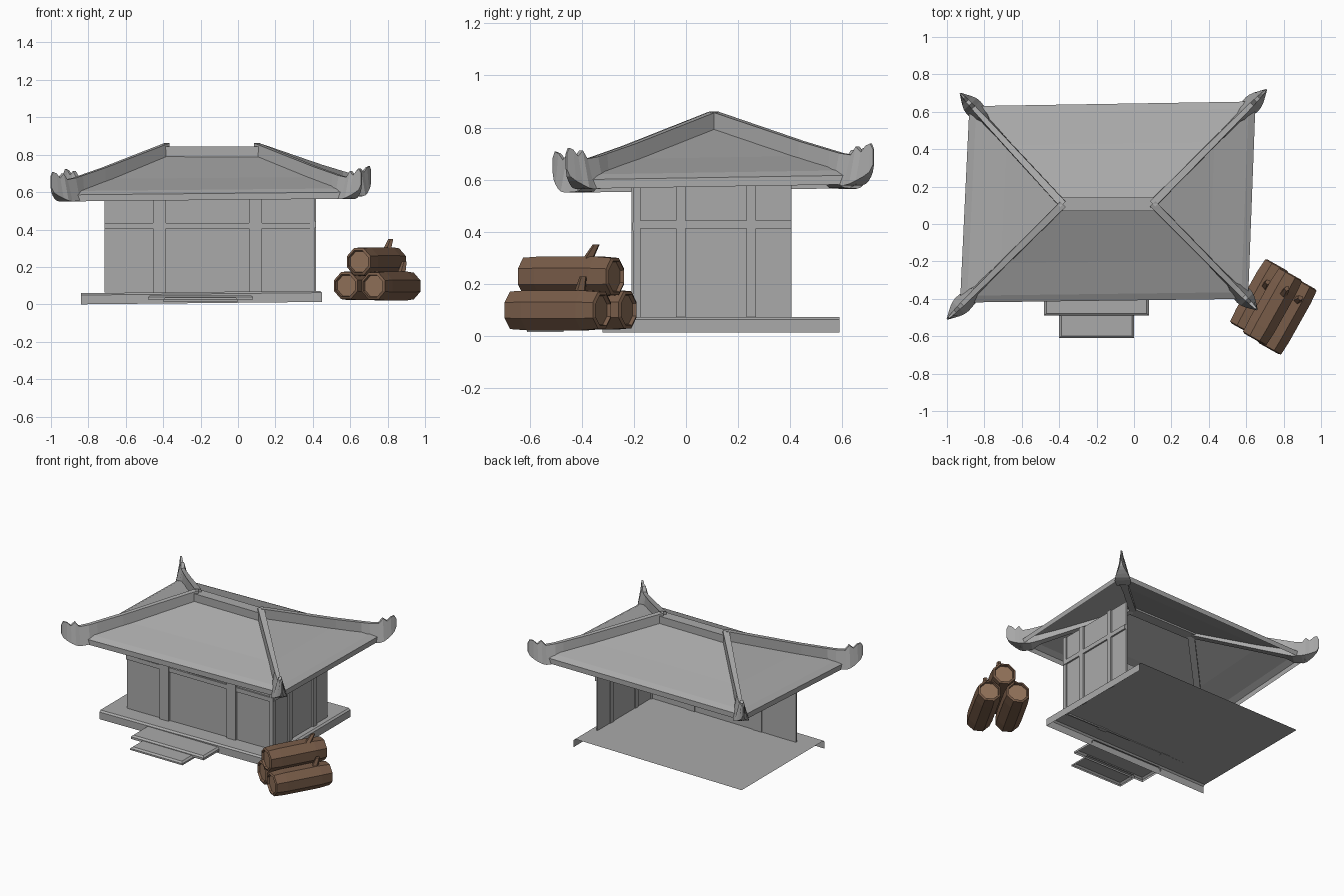
import bpy, bmesh, math
from mathutils import Vector, Matrix

cube = bpy.data.objects.get("Cube")
if cube:
    bpy.data.objects.remove(cube)


def material(name, rgb):
    m = bpy.data.materials.new(name)
    m.use_nodes = True
    col = (*rgb, 1)
    m.diffuse_color = col
    m.node_tree.nodes["Principled BSDF"].inputs["Base Color"].default_value = col
    return m


STONE = material("stone grey", (0.4, 0.4, 0.4))
BARK = material("bark brown", (0.19, 0.108, 0.066))
CUT = material("cut wood", (0.28, 0.165, 0.1))


def add(name, bm, *mats, fix=True):
    bmesh.ops.remove_doubles(bm, verts=bm.verts, dist=1e-5)
    if fix:
        bmesh.ops.recalc_face_normals(bm, faces=bm.faces)
    me = bpy.data.meshes.new(name)
    bm.to_mesh(me)
    bm.free()
    for m in mats:
        me.materials.append(m)
    ob = bpy.data.objects.new(name, me)
    bpy.context.collection.objects.link(ob)
    return ob


def box(name, x0, x1, y0, y1, z0, z1, mat=STONE):
    bm = bmesh.new()
    size = Matrix.Diagonal((x1 - x0, y1 - y0, z1 - z0, 1))
    place = Matrix.Translation(((x0 + x1) / 2, (y0 + y1) / 2, (z0 + z1) / 2))
    bmesh.ops.create_cube(bm, size=1, matrix=place @ size)
    return add(name, bm, mat)


def loft(bm, rings, closed=True):
    """Bridge rings of points with quads and return the vertex rings."""
    vr = [[bm.verts.new(p) for p in r] for r in rings]
    n = len(vr[0])
    for a, b in zip(vr, vr[1:]):
        for i in range(n if closed else n - 1):
            j = (i + 1) % n
            bm.faces.new((a[i], a[j], b[j], b[i]))
    return vr


def folded_plate(name, outer, inner, extra, top, bottom, tilt=0.0):
    """Open-bottomed slab: top face, bevel and skirt along an open path."""
    bm = bmesh.new()
    at = lambda path, z: [(x, y, z + tilt * x) for x, y in path]
    rings = loft(bm, [at(outer, bottom), at(outer, top - 0.01), at(inner, top)], closed=False)
    bm.faces.new(rings[-1] + [bm.verts.new(p) for p in at(extra, top)])
    add(name, bm, STONE, fix=False)


# Platform: skirted on the front and right, open elsewhere
x0, x1, y0, y1, b = -0.84, 0.45, -0.32, 0.59, 0.012
folded_plate("platform", [(x0, y0), (x1, y0), (x1, y1)],
             [(x0, y0 + b), (x1 - b, y0 + b), (x1 - b, y1)], [(x0, y1)], 0.068, 0.0085, 0.01)

# Two entrance steps
for name, l, r, f, k, top, bottom in (("upper_step", -0.48, 0.08, -0.49, -0.31, 0.05, 0.025),
                                      ("lower_step", -0.40, 0.0, -0.61, -0.47, 0.036, 0.015)):
    folded_plate(name, [(l, k), (l, f), (r, f), (r, k)],
                 [(l + b, k), (l + b, f + b), (r - b, f + b), (r - b, k)], [], top, bottom)

# Walls on the front and right, with posts and rails
LOW, HIGH = 0.062, 0.61
box("front_wall", -0.715, 0.41, -0.195, -0.185, LOW, HIGH)
box("right_wall", 0.395, 0.405, -0.195, 0.405, LOW, HIGH)
box("front_rail", -0.715, 0.412, -0.205, -0.19, 0.405, 0.435)
box("right_rail", 0.4, 0.416, -0.2, 0.405, 0.412, 0.442)
for i, x in enumerate((-0.42, 0.093)):
    box(f"front_post_{i + 1}", x - 0.034, x + 0.034, -0.21, -0.18, LOW, HIGH)
for i, y in enumerate((-0.02, 0.25)):
    box(f"right_post_{i + 1}", 0.39, 0.418, y - 0.018, y + 0.018, LOW, HIGH)
box("corner_post", 0.385, 0.412, -0.203, -0.175, LOW, HIGH)

# Hipped roof shell: ridge, slope, eave lip and skirt
ridge_l, ridge_r = Vector((-0.38, 0.105, 0.8)), Vector((0.1, 0.108, 0.8))
tops = [ridge_l, ridge_r, ridge_r, ridge_l]
eaves = [Vector(p) for p in ((-0.93, -0.42, 0.55), (0.61, -0.4, 0.565),
                             (0.65, 0.655, 0.582), (-0.88, 0.63, 0.567))]
tips = [Vector(p) for p in ((-1.0, -0.51, 0), (0.66, -0.46, 0), (0.71, 0.72, 0), (-0.93, 0.7, 0))]


def roof_ring(f, z):
    return [t.lerp(e, f).xy.to_3d() + Vector((0, 0, z + (e.z - 0.565) * f)) for t, e in zip(tops, eaves)]


bm = bmesh.new()
loft(bm, [roof_ring(1, 0.565), roof_ring(1, 0.6), roof_ring(0.93, 0.62),
          roof_ring(0.6, 0.68), roof_ring(0.02, 0.8)])
bmesh.ops.holes_fill(bm, edges=[e for e in bm.edges if e.is_boundary and e.verts[0].co.z > 0.75])
add("roof", bm, STONE)
box("ridge_beam", -0.39, 0.11, 0.07, 0.142, 0.78, 0.843)

# Hip beams ending in upturned horns: share of length, bottom, top, half widths
STATIONS = ((0.0, 0.78, 0.862, 0.022, 0.02), (0.55, 0.64, 0.738, 0.02, 0.016),
            (0.74, 0.59, 0.7, 0.025, 0.014), (0.8, 0.566, 0.688, 0.045, 0.013),
            (0.87, 0.563, 0.68, 0.05, 0.012), (0.9, 0.568, 0.712, 0.046, 0.01),
            (0.93, 0.58, 0.69, 0.036, 0.009), (0.96, 0.595, 0.715, 0.022, 0.007),
            (0.985, 0.612, 0.722, 0.01, 0.005), (1.0, 0.64, 0.7, 0.003, 0.003))
for name, start, tip, eave in zip(("front_left", "front_right", "back_right", "back_left"),
                                  tops, tips, eaves):
    side = (tip - start).xy.orthogonal().normalized().to_3d()
    rings = []
    for s, low, high, wl, wh in STATIONS:
        c = start.lerp(tip, s).xy.to_3d()
        up = (eave.z - 0.565) * s
        rings.append([c + side * w + Vector((0, 0, z + up))
                      for w, z in ((wl, low), (wh, high), (-wh, high), (-wl, low))])
    bm = bmesh.new()
    vr = loft(bm, rings)
    bm.faces.new(vr[0])
    bm.faces.new(vr[-1])
    add(f"hip_beam_{name}", bm, STONE)


# Stacked logs: eight-sided bark with recessed cut ends
ALONG = Vector((0.49, 0.872, 0))
ACROSS = Vector((0.872, -0.49, 0))
UP = Vector((0, 0, 1))


def tube(bm, base, axis_u, axis_v, stations, sides, turn=0.0):
    """Rings of given centre offset and radius."""
    rings = []
    for off, r in stations:
        rings.append([base + off + (axis_u * math.cos(a) + axis_v * math.sin(a)) * r
                      for a in (turn + math.tau * i / sides for i in range(sides))])
    vr = loft(bm, rings)
    return [bm.faces.new(vr[0]), bm.faces.new(vr[-1])]


for name, u, v, z, h in (("left", 0.775, -0.012, 0.1, 0.196), ("right", 0.955, -0.028, 0.098, 0.2),
                         ("top", 0.862, -0.022, 0.228, 0.2)):
    centre = ACROSS * u + ALONG * v + UP * z
    profile = [(-h + 0.015, 0.06), (-h, 0.064), (-h + 0.006, 0.078), (-h * 0.6, 0.083),
               (h * 0.6, 0.083), (h - 0.006, 0.077), (h, 0.064), (h - 0.015, 0.06)]
    bm = bmesh.new()
    caps = tube(bm, centre, ACROSS, UP, [(ALONG * d, r) for d, r in profile], 8, math.pi / 8)
    for f in caps:
        f.material_index = 1
    add(f"log_{name}", bm, BARK, CUT)

# Broken branch stubs
for name, base, tip in (("top", (0.79, -0.39, 0.27), (0.818, -0.345, 0.35)),
                        ("right", (0.87, -0.41, 0.15), (0.89, -0.395, 0.228)),
                        ("left", (0.7, -0.34, 0.15), (0.715, -0.31, 0.228))):
    base, tip = Vector(base), Vector(tip)
    bm = bmesh.new()
    tube(bm, base, ACROSS, ALONG, [(Vector(), 0.026), (tip - base, 0.014)], 5)
    add(f"branch_stub_{name}", bm, BARK)
